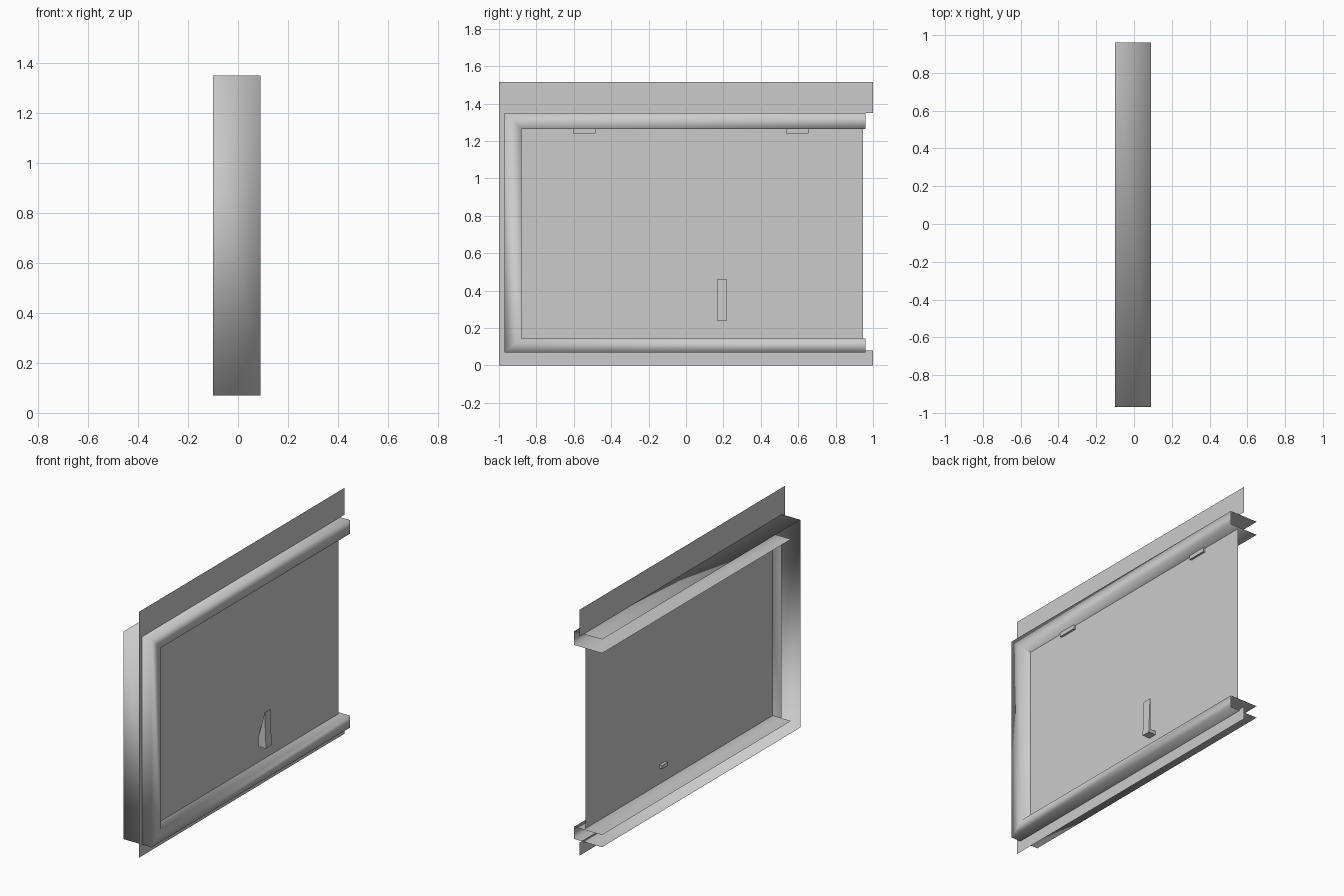
import bpy, bmesh

if "Cube" in bpy.data.objects:
    bpy.data.objects.remove(bpy.data.objects["Cube"])

WALL_X = 0.025           # plane of the wall and of the panel
BACK, FRONT = -0.10, 0.09


def finish(name, bm, smooth=False):
    me = bpy.data.meshes.new(name)
    bm.to_mesh(me)
    bm.free()
    for p in me.polygons:
        p.use_smooth = smooth
    ob = bpy.data.objects.new(name, me)
    bpy.context.collection.objects.link(ob)
    return ob


def sheet(name, outline, x=WALL_X):
    """Flat sheet facing +x from a (y, z) outline."""
    bm = bmesh.new()
    f = bm.faces.new([bm.verts.new((x, y, z)) for y, z in outline])
    f.normal_update()
    if f.normal.x < 0:
        f.normal_flip()
    return finish(name, bm)


def prism(name, profile, y0, y1):
    """Closed (x, z) profile extruded along y."""
    bm = bmesh.new()
    f = bm.faces.new([bm.verts.new((x, y0, z)) for x, z in profile])
    ext = bmesh.ops.extrude_face_region(bm, geom=[f])
    for v in ext["geom"]:
        if isinstance(v, bmesh.types.BMVert):
            v.co.y = y1
    bmesh.ops.recalc_face_normals(bm, faces=bm.faces)
    return finish(name, bm)


# wall strip around the opening, open on the +y side
sheet("wall_surround", [(-1, 0), (1, 0), (1, 0.08), (-0.97, 0.08),
                        (-0.97, 1.35), (1, 1.35), (1, 1.515), (-1, 1.515)])

# door panel
sheet("door_panel", [(-0.88, 0.145), (0.945, 0.145), (0.945, 1.265), (-0.88, 1.265)])

# hollow channel frame: outer flange, front web, inner flange on three sides
outer = [(0.96, 1.35), (-0.97, 1.35), (-0.97, 0.07), (0.96, 0.07)]
inner = [(0.96, 1.265), (-0.88, 1.265), (-0.88, 0.145), (0.96, 0.145)]
bm = bmesh.new()


def row(points, x):
    return [bm.verts.new((x, y, z)) for y, z in points]


ob_, of, nf, nb = row(outer, BACK), row(outer, FRONT), row(inner, FRONT), row(inner, BACK)
jamb = row(inner[1:3], -0.035)   # shallower inner flange on the jamb
for i in range(3):
    back = (jamb[0], jamb[1]) if i == 1 else (nb[i], nb[i + 1])
    bm.faces.new((ob_[i], ob_[i + 1], of[i + 1], of[i]))
    web = bm.faces.new((of[i], of[i + 1], nf[i + 1], nf[i]))
    bm.faces.new((nf[i], nf[i + 1], back[1], back[0]))
web.normal_update()
if web.normal.x < 0:
    bmesh.ops.reverse_faces(bm, faces=bm.faces[:])
finish("channel_frame", bm, smooth=True)

# two small hinges under the top rail
for i, y in enumerate((-0.605, 0.535)):
    prism(f"hinge_{i + 1}", [(0.015, 1.24), (0.038, 1.24), (0.038, 1.265), (0.015, 1.265)],
          y, y + 0.12)

# lever handle: upright bar with a foot reaching through the panel, and a side gusset
prism("handle_lever", [(0.008, 0.24), (0.075, 0.24), (0.067, 0.46), (0.062, 0.46),
                       (0.062, 0.262), (0.008, 0.262)], 0.165, 0.22)
prism("handle_gusset", [(0.025, 0.25), (0.068, 0.25), (0.064, 0.455), (0.025, 0.30)],
      0.165, 0.170)
